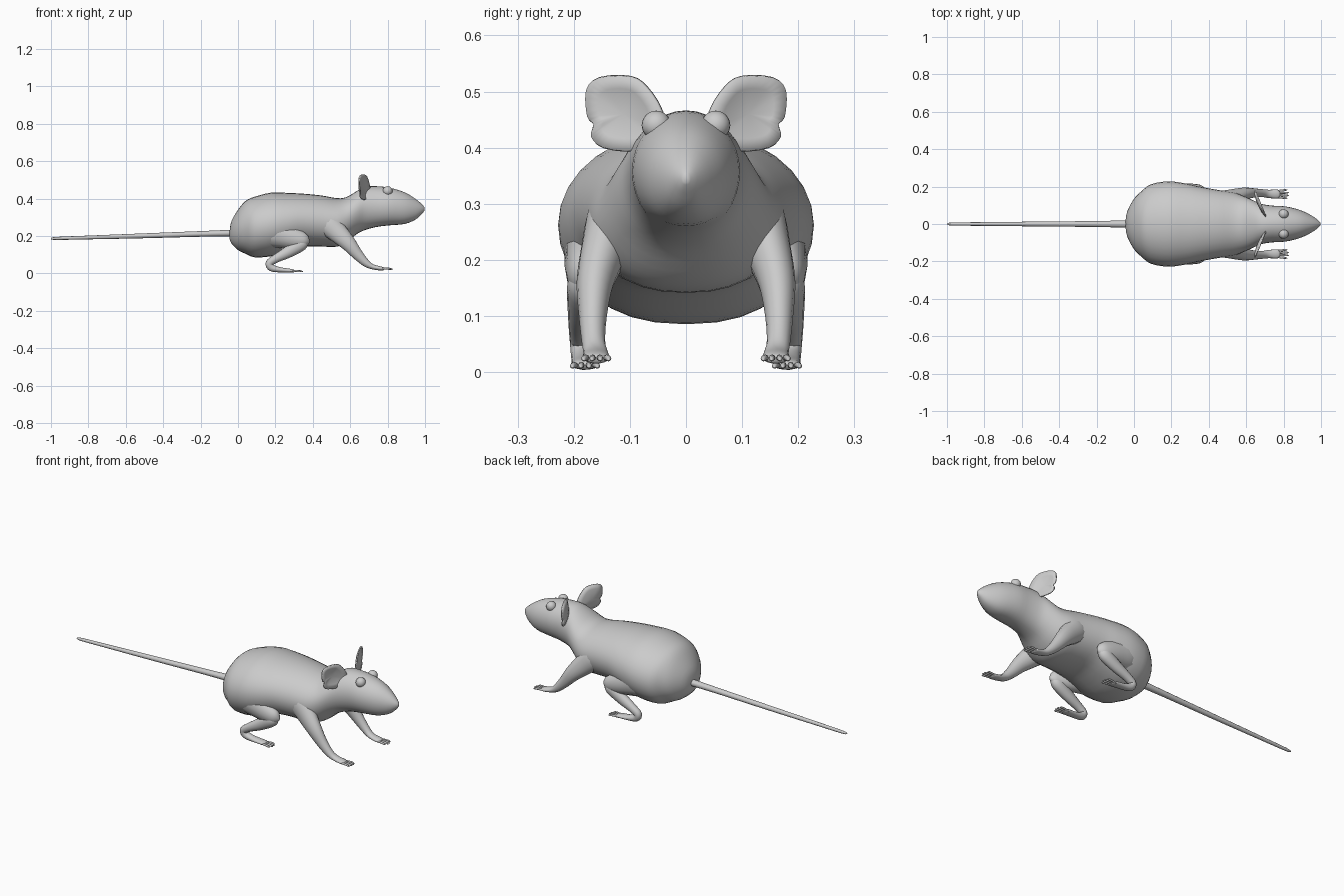
import bpy, bmesh, math
from mathutils import Vector

if "Cube" in bpy.data.objects:
    bpy.data.objects.remove(bpy.data.objects["Cube"])

grey = bpy.data.materials.new("soft_grey")
grey.diffuse_color = (0.6, 0.6, 0.6, 1)
grey.use_nodes = True
grey.node_tree.nodes["Principled BSDF"].inputs["Base Color"].default_value = grey.diffuse_color


def finish(name, bm):
    bmesh.ops.recalc_face_normals(bm, faces=bm.faces)
    me = bpy.data.meshes.new(name)
    bm.to_mesh(me)
    bm.free()
    me.materials.append(grey)
    me.shade_smooth()
    ob = bpy.data.objects.new(name, me)
    bpy.context.collection.objects.link(ob)
    return ob


def spline(pts, steps, closed=False):
    """Smooth curve through points of any dimension."""
    n, out = len(pts), []
    for i in range(n if closed else n - 1):
        if closed:
            q = [pts[(i + k) % n] for k in (-1, 0, 1, 2)]
        else:
            q = [pts[min(max(i + k, 0), n - 1)] for k in (-1, 0, 1, 2)]
        for s in range(steps):
            t = s / steps
            out.append([0.5 * (2 * b + (c - a) * t + (2 * a - 5 * b + 4 * c - d) * t * t
                               + (3 * b - a - 3 * c + d) * t ** 3) for a, b, c, d in zip(*q)])
    if not closed:
        out.append(list(pts[-1]))
    return out


def tube(name, pts, sides=14, steps=4, upright=False, power=1.0):
    """Loft of ellipses: points are x, y, z, half width, half height."""
    path = spline(pts, steps)
    bm = bmesh.new()
    rings = []
    for i, (x, y, z, w, h) in enumerate(path):
        a, b = path[max(i - 1, 0)], path[min(i + 1, len(path) - 1)]
        t = Vector([b[k] - a[k] for k in range(3)]).normalized()
        side = Vector((0, 1, 0))
        up = Vector((0, 0, 1))
        if not upright:
            side = (side - t * side.dot(t)).normalized()
            up = t.cross(side)
        ring = []
        for k in range(sides):
            ang = 2 * math.pi * k / sides
            c, s = math.cos(ang), math.sin(ang)
            if s < 0:  # flatter underside
                c = math.copysign(abs(c) ** power, c)
            ring.append(bm.verts.new(Vector((x, y, z)) + side * c * max(w, .001) + up * s * max(h, .001)))
        rings.append(ring)
    for r0, r1 in zip(rings, rings[1:]):
        for k in range(sides):
            bm.faces.new((r0[k], r0[(k + 1) % sides], r1[(k + 1) % sides], r1[k]))
    bm.faces.new(rings[0])
    bm.faces.new(rings[-1])
    return finish(name, bm)


def ball(name, pos, r):
    bm = bmesh.new()
    bmesh.ops.create_uvsphere(bm, u_segments=20, v_segments=12, radius=r)
    bmesh.ops.translate(bm, verts=bm.verts, vec=pos)
    return finish(name, bm)


# Body and head: x, underside, top, half width
sections = [(-.045, .185, .225, .02), (-.035, .16, .28, .07), (0, .125, .34, .135),
            (.04, .105, .387, .175), (.09, .086, .41, .212), (.18, .092, .432, .228),
            (.27, .12, .43, .218), (.35, .143, .426, .2), (.45, .143, .416, .182),
            (.53, .143, .402, .17), (.58, .165, .408, .152), (.635, .21, .44, .128),
            (.68, .232, .463, .108), (.74, .248, .466, .098), (.81, .257, .458, .094),
            (.89, .264, .434, .074), (.95, .288, .398, .045), (.985, .32, .368, .02),
            (.998, .338, .352, .005)]
tube("body_and_head", [(x, 0, (b + t) / 2, w, (t - b) / 2) for x, b, t, w in sections],
     sides=32, steps=3, upright=True, power=.85)

# Tail
tube("tail", [(-.02, 0, .216, .02, .018), (-.2, 0, .211, .016, .015), (-.5, 0, .201, .013, .013),
              (-.8, 0, .192, .01, .01), (-.97, 0, .187, .008, .008), (-1, 0, .186, .003, .003)], sides=12)

# Ear outline in y, z
ear = [(.035, .41), (.043, .465), (.07, .508), (.1, .527), (.155, .525), (.178, .502),
       (.176, .455), (.165, .442), (.169, .42), (.148, .4), (.09, .394)]

for sgn, label in ((1, "left"), (-1, "right")):
    ball(f"eye_{label}", (.80, sgn * .053, .44), .026)

    # Cupped ear
    bm = bmesh.new()
    rim = spline(ear, 3, closed=True)
    cy, cz = .11, .46

    def ear_vert(y, z, s):
        x = .705 - .42 * (y - .04) - .014 * (1 - s * s)
        return bm.verts.new((x, sgn * y, z))

    hub = ear_vert(cy, cz, 0)
    loops = [[ear_vert(cy + (y - cy) * s, cz + (z - cz) * s, s) for y, z in rim]
             for s in (.33, .67, 1)]
    n = len(rim)
    for k in range(n):
        j = (k + 1) % n
        bm.faces.new((hub, loops[0][k], loops[0][j]))
        for a, b in zip(loops, loops[1:]):
            bm.faces.new((a[k], b[k], b[j], a[j]))
    solid = finish(f"ear_{label}", bm).modifiers.new("thickness", 'SOLIDIFY')
    solid.thickness = .007
    solid.offset = 0

    def limb(name, pts, **kw):
        tube(f"{name}_{label}", [(x, sgn * y, z, w, h) for x, y, z, w, h in pts], **kw)

    # Front leg and paw
    limb("front_leg", [(.42, .11, .31, .03, .03), (.47, .125, .275, .05, .065), (.53, .145, .22, .042, .056),
                       (.59, .162, .16, .033, .042), (.64, .166, .1, .025, .03), (.685, .165, .055, .021, .021),
                       (.72, .161, .035, .022, .014), (.765, .16, .026, .024, .011), (.78, .16, .024, .016, .007)])
    # Hind thigh, shank and foot
    limb("thigh", [(.13, .12, .24, .04, .05), (.18, .14, .225, .072, .085), (.26, .163, .2, .055, .068),
                   (.33, .178, .18, .037, .05), (.365, .18, .172, .024, .034), (.383, .18, .168, .005, .006)])
    limb("shank", [(.37, .18, .18, .01, .012), (.34, .181, .158, .03, .036), (.27, .184, .115, .027, .032),
                   (.2, .187, .078, .022, .023), (.168, .187, .054, .02, .021), (.18, .185, .03, .02, .02),
                   (.225, .182, .019, .022, .014), (.285, .18, .014, .024, .01), (.3, .18, .012, .016, .006)])
    # Toes on both paws
    for k in range(4):
        o = (k - 1.5) / 1.5
        reach = .012 * (1 - abs(o))
        for part, x, y, z in (("front_toe", .76, .16, .024), ("hind_toe", .28, .18, .011)):
            limb(f"{part}_{k + 1}", [(x, y + o * .016, z, .005, .005),
                                     (x + .03, y + o * .019, z + .002, .0055, .0055),
                                     (x + .05 + reach, y + o * .022, z, .005, .005),
                                     (x + .06 + reach, y + o * .022, z - .003, .001, .001)],
                 sides=8, steps=2)
